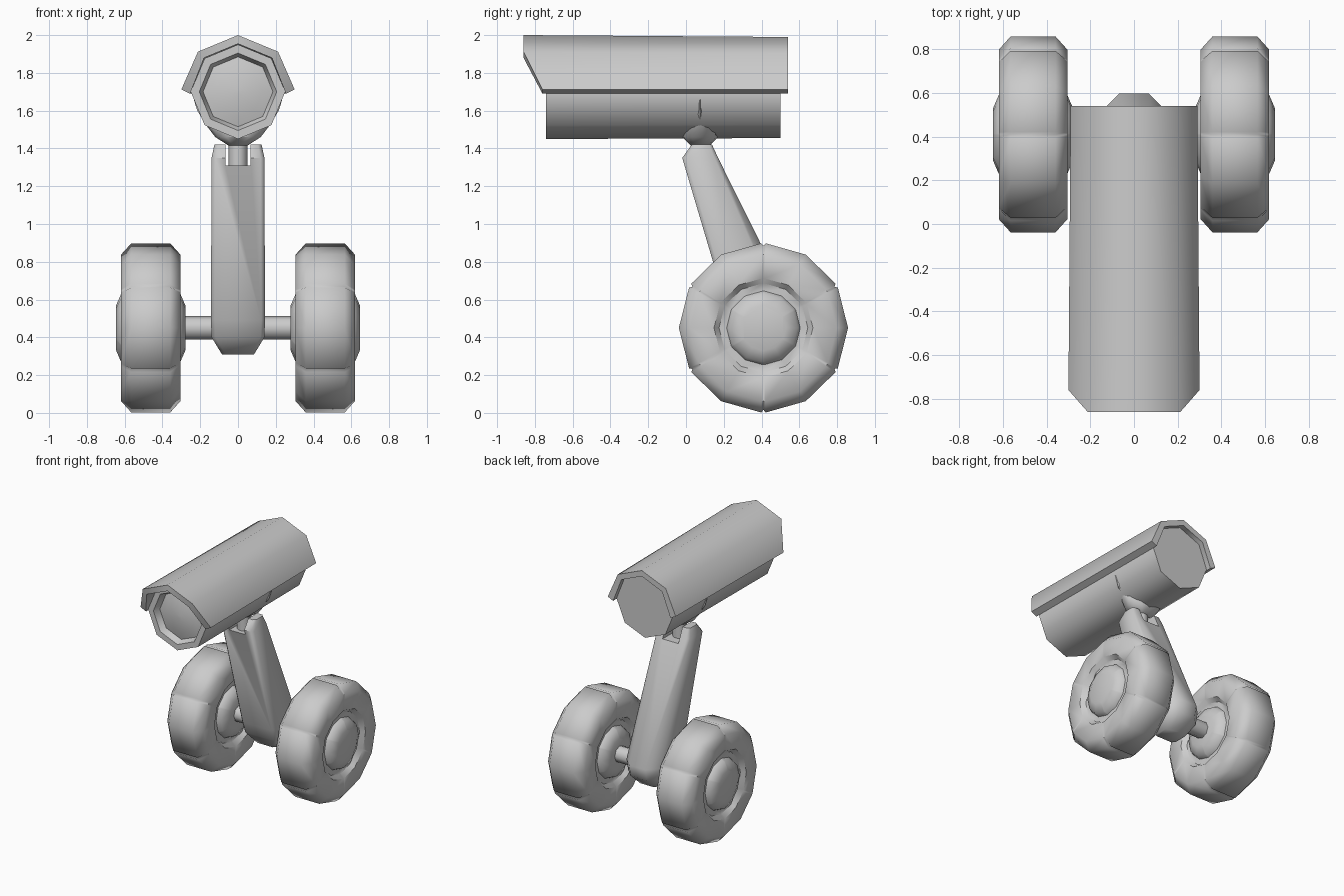
import bpy, bmesh
from math import sin, cos, radians

if "Cube" in bpy.data.objects:
    bpy.data.objects.remove(bpy.data.objects["Cube"])


def loft(name, rings, angle=50):
    """Skin a list of equal-length closed rings and cap both ends."""
    bm = bmesh.new()
    rows = [[bm.verts.new(p) for p in ring] for ring in rings]
    n = len(rows[0])
    for a, b in zip(rows, rows[1:]):
        for i in range(n):
            j = (i + 1) % n
            bm.faces.new((a[i], a[j], b[j], b[i]))
    bm.faces.new(rows[0])
    bm.faces.new(rows[-1])
    bmesh.ops.recalc_face_normals(bm, faces=bm.faces)
    me = bpy.data.meshes.new(name)
    bm.to_mesh(me)
    bm.free()
    ob = bpy.data.objects.new(name, me)
    bpy.context.collection.objects.link(ob)
    bpy.ops.object.select_all(action='DESELECT')
    ob.select_set(True)
    bpy.context.view_layer.objects.active = ob
    bpy.ops.object.shade_smooth_by_angle(angle=radians(angle))
    return ob


def circle(n):
    return [360 * i / n for i in range(n)]


# Camera housing: octagonal tube with a recessed domed lens
CZ = 1.70
housing = [(0.50, 0.245), (-0.74, 0.25), (-0.74, 0.205), (-0.69, 0.185),
           (-0.705, 0.13), (-0.715, 0.06), (-0.718, 0.01)]
loft("camera_housing", [[(r * cos(radians(a)), y, CZ + r * sin(radians(a)))
                         for a in circle(8)] for y, r in housing])

# Sun hood: half-octagon shell, front lower corners swept back
hood = []
for a in (0, 45, 90, 135, 180):
    end = a in (0, 180)
    front = -0.76 if end else -0.86
    c, s = cos(radians(a)), sin(radians(a))
    ring = []
    for r, y, lift in ((0.30, front, 0.012), (0.29, 0.54, 0.012),
                       (0.245, 0.54, -0.01), (0.254, front, -0.01)):
        ring.append((r * c, y, CZ + r * s + (lift if end else 0)))
    hood.append(ring)
loft("sun_hood", hood)

# Saddle mount under the housing, narrowing to the neck
NY = 0.075
saddle = [(1.415, 0.05, 0.05), (1.46, 0.12, 0.095), (1.525, 0.17, 0.085),
          (1.60, 0.215, 0.045), (1.66, 0.235, 0.015)]
loft("saddle_mount", [[(rx * cos(radians(a)), NY + ry * sin(radians(a)), z)
                       for a in circle(12)] for z, rx, ry in saddle])
loft("neck", [[(0.05 * cos(radians(a)), NY + 0.05 * sin(radians(a)), z)
               for a in circle(10)] for z in (1.28, 1.43)])

# Leg: leaning post, chamfered wider at the rear (z, front y, rear y, half width, rear chamfer)
leg = []
for z, f, b, w, ch in ((0.31, 0.33, 0.48, 0.085, 0.03), (0.40, 0.265, 0.575, 0.14, 0.07),
                       (0.49, 0.235, 0.597, 0.143, 0.075), (1.35, -0.02, 0.17, 0.14, 0.02),
                       (1.42, 0.03, 0.138, 0.125, 0.015)):
    half = [(w - 0.02, f), (w, f + 0.02), (w, b - ch), (w - ch, b)]
    leg.append([(x, y, z) for x, y in half] + [(-x, y, z) for x, y in reversed(half)])
post = loft("leg", leg)

# Fork slot at the top of the leg
bpy.ops.mesh.primitive_cube_add(size=1, location=(0, 0.08, 1.41))
cutter = bpy.context.object
cutter.name = "slot_cutter"
cutter.scale = (0.135, 0.6, 0.2)
cutter.hide_render = True
cutter.hide_set(True)
cut = post.modifiers.new("slot", 'BOOLEAN')
cut.operation = 'DIFFERENCE'
cut.solver = 'EXACT'
cut.object = cutter

# Axle
AY, AZ = 0.41, 0.45
loft("axle", [[(x, AY + 0.062 * cos(radians(a)), AZ + 0.062 * sin(radians(a)))
               for a in circle(8)] for x in (-0.32, 0.32)])

# Wheel: twelve-sided lathe with small tread grooves at every second corner
spokes = []
for k in range(12):
    a = 30 * k
    spokes += [(a - 1.5, 0), (a, 0.014), (a + 1.5, 0)] if k % 2 else [(a, 0)]
side = [(0.183, 0.12), (0.157, 0.18), (0.125, 0.195), (0.125, 0.235),
        (0.157, 0.262), (0.157, 0.388), (0.103, 0.448)]  # hub to tread, offset from centre
profile = [(-x, r) for x, r in side] + [(x, r) for x, r in reversed(side)]
wheel = loft("wheels", [[(0.462 + x,
                          AY + (r - g * (r > 0.4)) * cos(radians(a)),
                          AZ + (r - g * (r > 0.4)) * sin(radians(a)))
                         for a, g in spokes] for x, r in profile])
wheel.modifiers.new("mirror", 'MIRROR')
